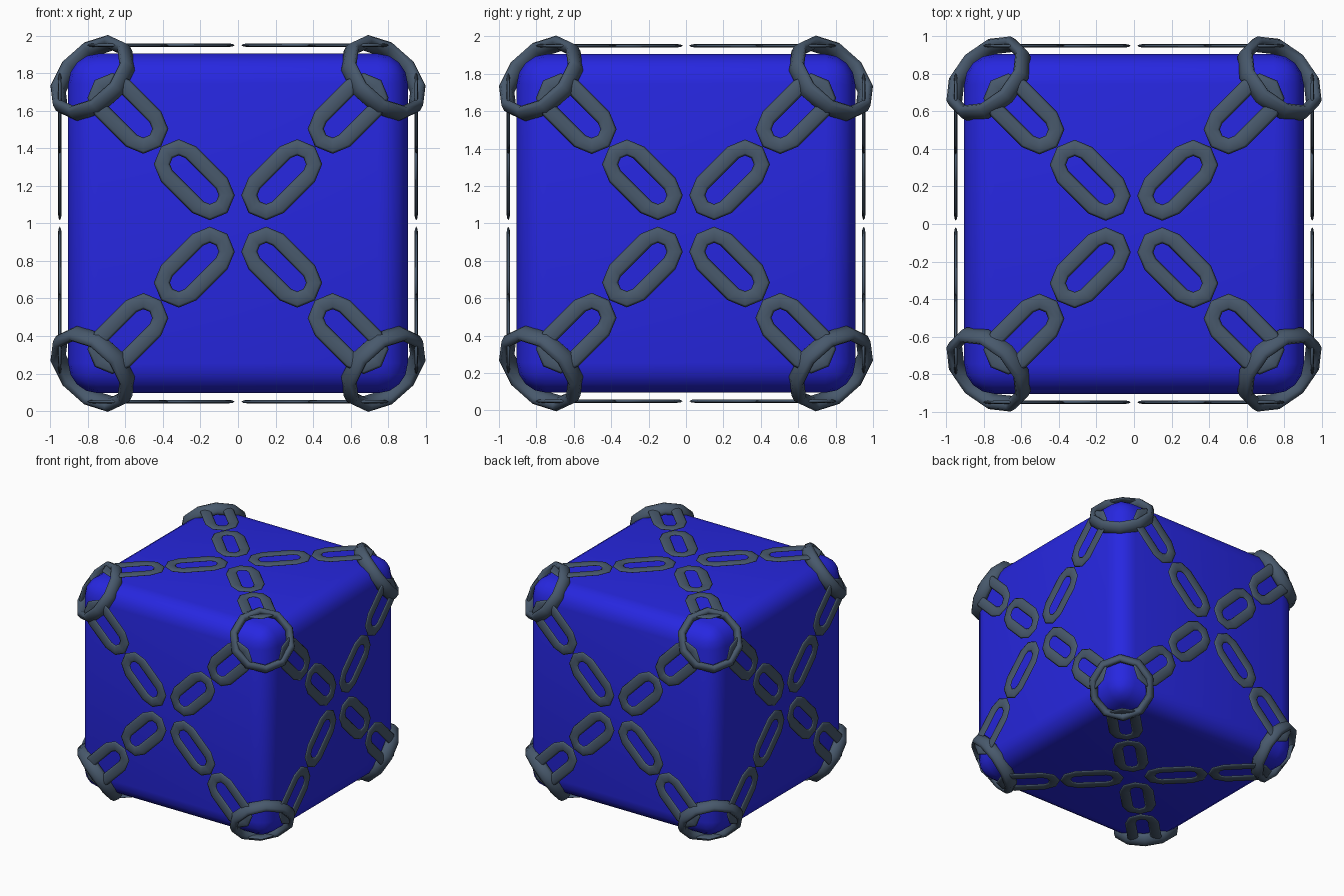
import bpy, bmesh, math
from mathutils import Vector

if "Cube" in bpy.data.objects:
    bpy.data.objects.remove(bpy.data.objects["Cube"])


def material(name, color):
    m = bpy.data.materials.new(name)
    m.diffuse_color = color
    m.use_nodes = True
    m.node_tree.nodes["Principled BSDF"].inputs["Base Color"].default_value = m.diffuse_color
    return m


BLUE = material("blue", (0.02, 0.02, 0.75, 1))
STEEL = material("slate", (0.065, 0.1, 0.15, 1))
SEG, SIDES = 10, 8


def add_link(bm, centre, along, normal, radius, stretch, wide, thick):
    """Closed link with an elliptical section; 'stretch' parts its two half circles."""
    along, normal = Vector(along).normalized(), Vector(normal).normalized()
    across = normal.cross(along)
    path = []
    half = SEG // 2 if stretch == 0 else SEG // 2 - 1
    if stretch:
        for end in (1, -1):
            for i in range(half + 1):
                a = math.pi * (i / half - 0.5) + (0 if end == 1 else math.pi)
                path.append((a, end * stretch))
    else:
        path = [(2 * math.pi * i / SEG, 0) for i in range(SEG)]
    loops = []
    for a, shift in path:
        out = along * math.cos(a) + across * math.sin(a)
        base = Vector(centre) + along * shift + out * radius
        loops.append([bm.verts.new(base + out * wide * math.cos(b) + normal * thick * math.sin(b))
                      for b in (2 * math.pi * k / SIDES for k in range(SIDES))])
    for i, l in enumerate(loops):
        n = loops[(i + 1) % len(loops)]
        for k in range(SIDES):
            j = (k + 1) % SIDES
            bm.faces.new((l[k], n[k], n[j], l[j]))


def finish(name, bm, mat, mirror=False):
    bmesh.ops.recalc_face_normals(bm, faces=bm.faces)
    me = bpy.data.meshes.new(name)
    bm.to_mesh(me)
    bm.free()
    me.shade_smooth()
    me.materials.append(mat)
    ob = bpy.data.objects.new(name, me)
    ob.location = (0, 0, 1)
    bpy.context.collection.objects.link(ob)
    if mirror:
        m = ob.modifiers.new("mirror", "MIRROR")
        m.use_axis = (True, True, True)
        m.use_mirror_merge = False
    return ob


# rounded block
bm = bmesh.new()
bmesh.ops.create_cube(bm, size=1.81)
block = finish("block", bm, BLUE)
bev = block.modifiers.new("round", "BEVEL")
bev.width, bev.segments = 0.16, 4

# flat chain links along the face diagonals
bm = bmesh.new()
for axis in range(3):
    normal = [0, 0, 0]
    normal[axis] = 1
    for d in (0.233, 0.587):
        centre = [d, d, d]
        centre[axis] = 0.95
        add_link(bm, centre, [1 - n for n in normal], normal, 0.09, 0.117, 0.043, 0.01)
finish("face_links", bm, STEEL, True)

# rings around the corners
bm = bmesh.new()
add_link(bm, (0.775,) * 3, (-1, -1, 2), (1, 1, 1), 0.23, 0, 0.033, 0.055)
finish("corner_rings", bm, STEEL, True)
